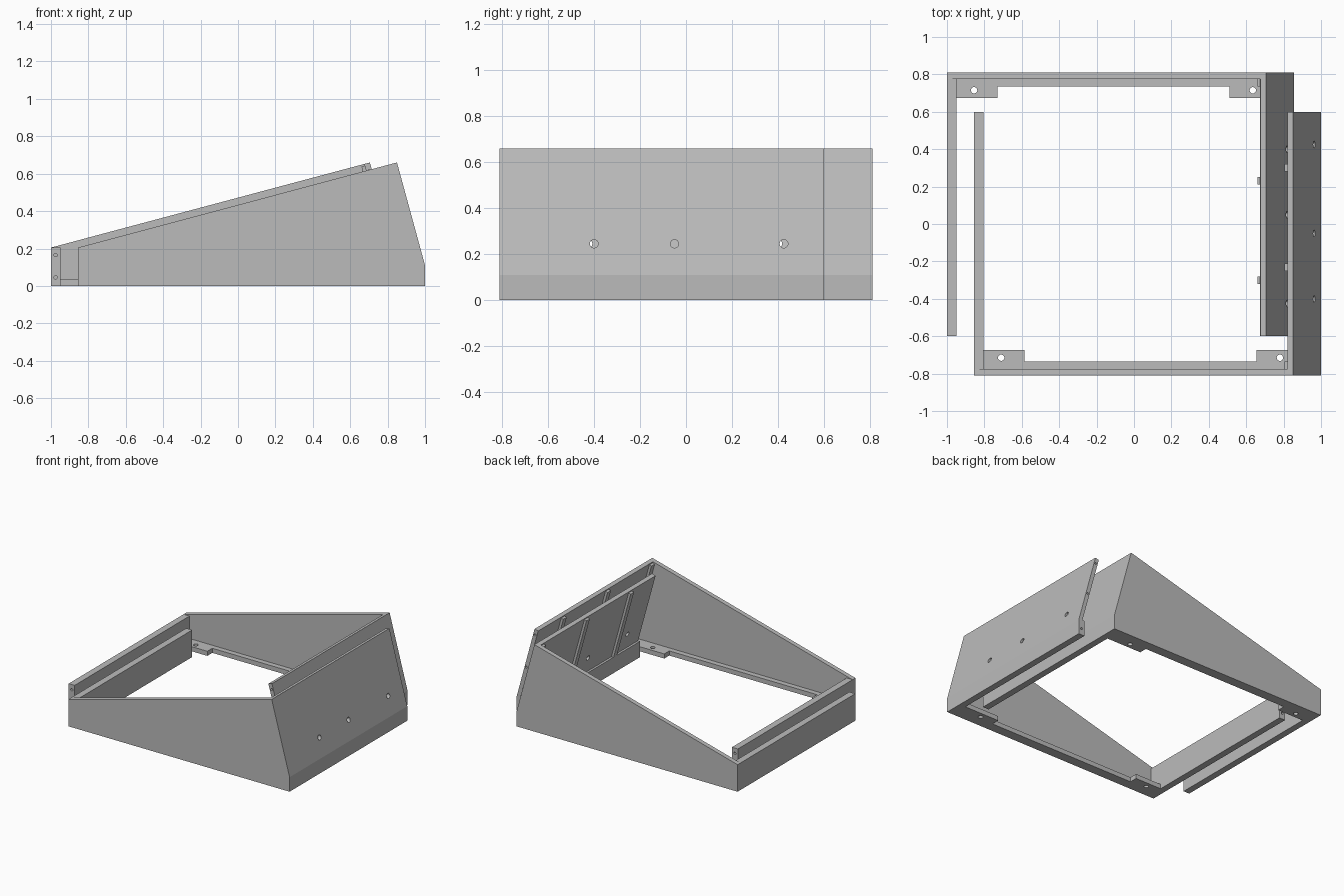
import bpy, bmesh, math
from mathutils import Matrix, Vector

if "Cube" in bpy.data.objects:
    bpy.data.objects.remove(bpy.data.objects["Cube"])

grey = bpy.data.materials.new("plain grey")
grey.diffuse_color = (0.5, 0.5, 0.5, 1)
grey.use_nodes = True
grey.node_tree.nodes["Principled BSDF"].inputs["Base Color"].default_value = grey.diffuse_color


def finish(bm, name):
    bmesh.ops.recalc_face_normals(bm, faces=bm.faces)
    me = bpy.data.meshes.new(name)
    bm.to_mesh(me)
    bm.free()
    me.materials.append(grey)
    ob = bpy.data.objects.new(name, me)
    bpy.context.collection.objects.link(ob)
    return ob


def prism(name, profile, y0, y1):
    """Extrude an x-z profile along y."""
    bm = bmesh.new()
    face = bm.faces.new([bm.verts.new((x, y0, z)) for x, z in profile])
    ext = bmesh.ops.extrude_face_region(bm, geom=[face])
    moved = [g for g in ext["geom"] if isinstance(g, bmesh.types.BMVert)]
    bmesh.ops.translate(bm, verts=moved, vec=(0, y1 - y0, 0))
    return finish(bm, name)


def block(name, x0, x1, y0, y1, z0, z1):
    return prism(name, [(x0, z0), (x1, z0), (x1, z1), (x0, z1)], y0, y1)


def drill(ob, holes):
    """Cut round holes given as (centre, axis, radius, length)."""
    bm = bmesh.new()
    for centre, axis, radius, length in holes:
        rot = Vector(axis).to_track_quat('Z', 'Y').to_matrix().to_4x4()
        bmesh.ops.create_cone(bm, cap_ends=True, segments=24, radius1=radius,
                              radius2=radius, depth=length,
                              matrix=Matrix.Translation(centre) @ rot)
    cutter = finish(bm, "hole_cutter")
    cutter.hide_render = True
    mod = ob.modifiers.new("holes", 'BOOLEAN')
    mod.operation, mod.solver, mod.object = 'DIFFERENCE', 'EXACT', cutter
    bpy.context.view_layer.objects.active = ob
    bpy.ops.object.modifier_apply(modifier=mod.name)
    bpy.data.objects.remove(cutter, do_unlink=True)


def half(label, s, dx):
    """One L-shaped half of the case; s mirrors it in y, dx shifts it in x."""
    parts = []

    # Wedge-shaped side
    parts.append(prism(label + "_side_panel", [
        (-1, 0), (.855, 0), (.855, .11), (.705, .66), (-1, .205)], .775, .81))

    # Low end wall with screw holes in its free end
    low = block(label + "_low_wall", -1, -.95, -.6, .775, 0, .205)
    drill(low, [((-.975, -.6, z), (0, 1, 0), .009, .1) for z in (.045, .165)])
    parts.append(low)

    # Tall slanted wall on a thicker foot, with three cable holes
    tall = prism(label + "_slanted_wall", [
        (.805, 0), (.855, 0), (.855, .11), (.705, .66), (.675, .652),
        (.822, .12), (.805, .12)], -.6, .775)
    holes = [((.80, y, .245), (1, 0, 0), .018, .2) for y in (.4, .05, -.425)]
    holes += [((x, -.6, z), (0, 1, 0), .008, .1)
              for x, z in ((.83, .05), (.775, .35), (.702, .615))]
    drill(tall, holes)
    parts.append(tall)

    # Stiffening ribs and corner post inside the slanted wall
    for i, y in enumerate((-.3, .23, .755)):
        parts.append(prism(f"{label}_rib_{i + 1}", [
            (.805, .115), (.83, .115), (.685, .645), (.66, .638)],
            y - .02, y + .02))

    # Bottom flange and drilled corner tabs
    parts.append(block(label + "_bottom_flange", -.95, .805, .735, .775, 0, .035))
    for end, x0, x1, hx in (("low", -.95, -.73, -.855), ("tall", .51, .805, .635)):
        tab = block(f"{label}_{end}_corner_tab", x0, x1, .675, .75, 0, .035)
        drill(tab, [((hx, .715, .0175), (0, 0, 1), .017, .1)])
        parts.append(tab)

    # Mirror and shift the finished half
    for ob in parts:
        ob.data.transform(Matrix.Translation((dx, 0, 0)) @ Matrix.Diagonal((1, s, 1, 1)))
        if s < 0:
            ob.data.flip_normals()


half("back", 1, 0)
half("front", -1, .145)
